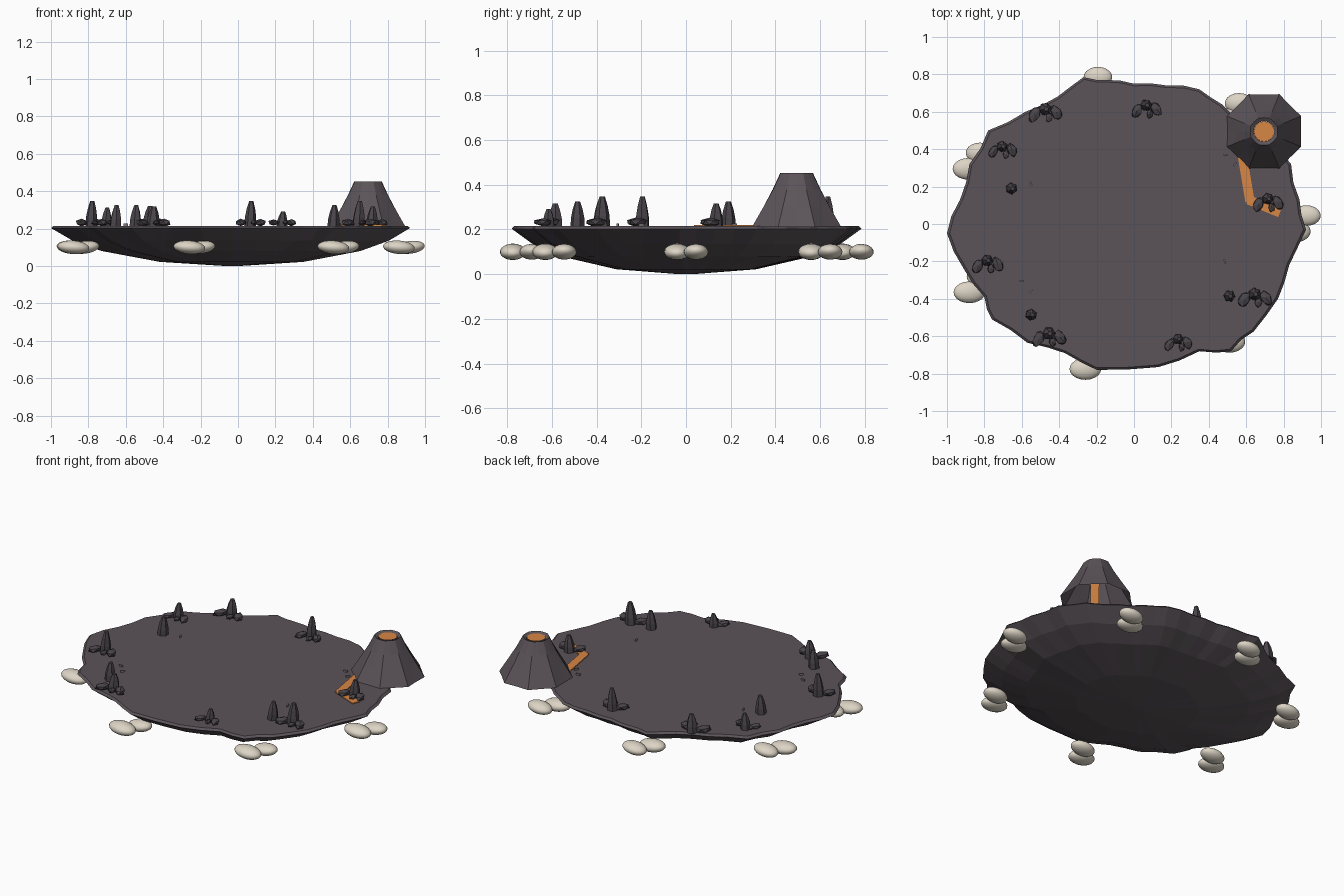
import bpy, bmesh, math, random
from mathutils import Vector, Matrix

random.seed(4)
cube = bpy.data.objects.get("Cube")
if cube:
    bpy.data.objects.remove(cube)


def material(name, rgb):
    m = bpy.data.materials.new(name)
    m.use_nodes = True
    m.diffuse_color = (*rgb, 1)
    m.node_tree.nodes["Principled BSDF"].inputs["Base Color"].default_value = (*rgb, 1)
    return m


ASH = material("ash_ground", (0.105, 0.087, 0.1))
ROCK = material("dark_rock", (0.07, 0.06, 0.07))
LAVA = material("lava_orange", (0.68, 0.24, 0.06))
STONE = material("pale_stone", (0.72, 0.66, 0.56))
CHIP = material("grey_chip", (0.2, 0.18, 0.19))


def finish(name, bm, mat, smooth=False, recalc=True):
    if recalc:
        bmesh.ops.recalc_face_normals(bm, faces=bm.faces)
    mesh = bpy.data.meshes.new(name)
    bm.to_mesh(mesh)
    bm.free()
    mesh.materials.append(mat)
    if smooth:
        mesh.shade_smooth()
    obj = bpy.data.objects.new(name, mesh)
    bpy.context.collection.objects.link(obj)
    return obj


def loft(bm, rings):
    """Skin a list of equal-length closed rings of points."""
    loops = [[bm.verts.new(p) for p in ring] for ring in rings]
    n = len(loops[0])
    for a, b in zip(loops, loops[1:]):
        for i in range(n):
            j = (i + 1) % n
            bm.faces.new((a[i], a[j], b[j], b[i]))
    return loops


# Island: ragged shoreline, shallow bowl below
SHORE = [(.92, -.03), (.885, .13), (.84, .32), (.74, .45), (.58, .56), (.47, .64), (.35, .72),
         (.18, .74), (0, .75), (-.14, .77), (-.27, .785), (-.41, .68), (-.58, .6), (-.78, .5),
         (-.88, .32), (-.93, .13), (-1, -.05), (-.91, -.24), (-.8, -.39), (-.76, -.51),
         (-.57, -.635), (-.37, -.69), (-.2, -.78), (.13, -.765), (.35, -.68), (.52, -.68),
         (.64, -.575), (.77, -.4), (.83, -.22)]
centre = Vector((-.03, 0))
shore = []
for i, p in enumerate(SHORE):
    a, b = Vector(p), Vector(SHORE[(i + 1) % len(SHORE)])
    mid = (a + b) / 2
    shore += [a, centre + (mid - centre) * random.uniform(.985, 1.015)]


def shore_ring(scale, z):
    return [(*(centre + (p - centre) * scale), z) for p in shore]


bm = bmesh.new()
loops = loft(bm, [shore_ring(s, z) for s, z in
                  ((.985, .215), (1, .203), (.88, .135), (.72, .08), (.4, .022), (.04, 0))])
bm.faces.new(loops[0])
bm.faces.new(loops[-1])
finish("island", bm, ASH)

# Volcano: open fluted cone with a crater lip
peak = Vector((.695, .495, 0))
SIDES = 16


def cone_ring(radius, z, flute):
    ring = []
    for i in range(SIDES):
        a = math.tau * i / SIDES
        r = radius * (1 + (flute if i % 2 else -flute))
        ring.append(peak + Vector((r * math.cos(a), r * math.sin(a), z)))
    return ring


bm = bmesh.new()
loft(bm, [cone_ring(.206, .212, .045), cone_ring(.155, .3, .04), cone_ring(.11, .38, .03),
          cone_ring(.075, .452, .02), cone_ring(.055, .44, 0)])
finish("volcano", bm, ASH)

bm = bmesh.new()
bmesh.ops.create_circle(bm, cap_ends=True, segments=SIDES, radius=.054,
                        matrix=Matrix.Translation(peak + Vector((0, 0, .446))))
finish("crater_lava", bm, LAVA)


# Lava stream: straight thin runs
def run(name, start, end, width=.05):
    a, b = Vector(start), Vector(end)
    d = b - a
    rot = d.to_track_quat('X', 'Z').to_matrix().to_4x4()
    bm = bmesh.new()
    bmesh.ops.create_cube(bm, size=1, matrix=Matrix.Translation((a + b) / 2) @ rot
                          @ Matrix.Diagonal((d.length, width, .008, 1)))
    finish(name, bm, LAVA)


run("lava_fall", (.66, .44, .43), (.585, .35, .215))
run("lava_upper_run", (.58, .36, .217), (.62, .12, .217))
run("lava_lower_run", (.61, .13, .217), (.78, .06, .217))


# Rock spires and boulders
def spire(name, x, y, height, radius=.033):
    bm = bmesh.new()
    rings = []
    turn = random.uniform(0, 1)
    for r, t in ((1, 0), (.95, .35), (.7, .7), (.35, 1)):
        rings.append([(x + radius * r * math.cos(turn + math.tau * i / 6) + .006 * t,
                       y + radius * r * math.sin(turn + math.tau * i / 6),
                       .212 + height * t) for i in range(6)])
    loops = loft(bm, rings)
    bm.faces.new(loops[-1])
    bm.faces.new(loops[0])
    finish(name, bm, ROCK)


def boulder(name, x, y, size, turn):
    bm = bmesh.new()
    bmesh.ops.create_icosphere(bm, subdivisions=1, radius=size)
    for v in bm.verts:
        v.co *= random.uniform(.85, 1.1)
    bmesh.ops.transform(bm, verts=bm.verts, matrix=Matrix.Translation((x, y, .232))
                        @ Matrix.Rotation(turn, 4, 'Z') @ Matrix.Diagonal((.85, 1.3, .6, 1)))
    finish(name, bm, ROCK)


CLUSTERS = [(-.47, .6, .11, 1.1), (.07, .62, .135, 1), (-.7, .4, .1, .95), (-.78, -.21, .135, 1),
            (-.45, -.6, .105, 1.1), (.24, -.63, .08, .9), (.65, -.39, .135, 1.1), (.72, .12, .105, 1)]
for i, (x, y, h, s) in enumerate(CLUSTERS):
    spire(f"cluster_spire_{i}", x - .005, y + .015, h, .032 * s)
    boulder(f"left_boulder_{i}", x - .055 * s, y - .015, .034 * s, -.5)
    boulder(f"right_boulder_{i}", x + .05 * s, y - .005, .034 * s, .5)
    boulder(f"front_boulder_{i}", x + .015, y - .03, .022 * s, 0)
for i, (x, y) in enumerate([(-.655, .19), (-.55, -.485), (.51, -.385)]):
    spire(f"lone_spire_{i}", x, y, .113, .032)

# Small chips lying on the ground
for i, (x, y) in enumerate([(.49, .37), (.54, .32), (-.55, .215), (-.6, -.305), (-.55, -.36), (.485, -.2)]):
    bm = bmesh.new()
    bmesh.ops.create_cube(bm, size=1, matrix=Matrix.Translation((x, y, .22))
                          @ Matrix.Rotation(i, 4, 'Z') @ Matrix.Diagonal((.024, .008, .012, 1)))
    finish(f"ground_chip_{i}", bm, CHIP)


# Pale stones in pairs around the underside
def pale_stone(name, x, y, z, size, tilt):
    bm = bmesh.new()
    bmesh.ops.create_uvsphere(bm, u_segments=20, v_segments=12, radius=1)
    bmesh.ops.transform(bm, verts=bm.verts, matrix=Matrix.Translation((x, y, z))
                        @ Matrix.Rotation(tilt, 4, 'Y') @ Matrix.Diagonal((*size, 1)))
    finish(name, bm, STONE, smooth=True)


PAIRS = [(.86, -.04), (.5, .56), (-.255, .7), (-.885, .295), (-.88, -.365), (-.26, -.775), (.51, -.63)]
for i, (x, y) in enumerate(PAIRS):
    pale_stone(f"outer_stone_{i}", x, y, .1, (.085, .058, .036), .08)
    pale_stone(f"inner_stone_{i}", x + .062, y + .085, .1, (.077, .055, .034), -.12)
